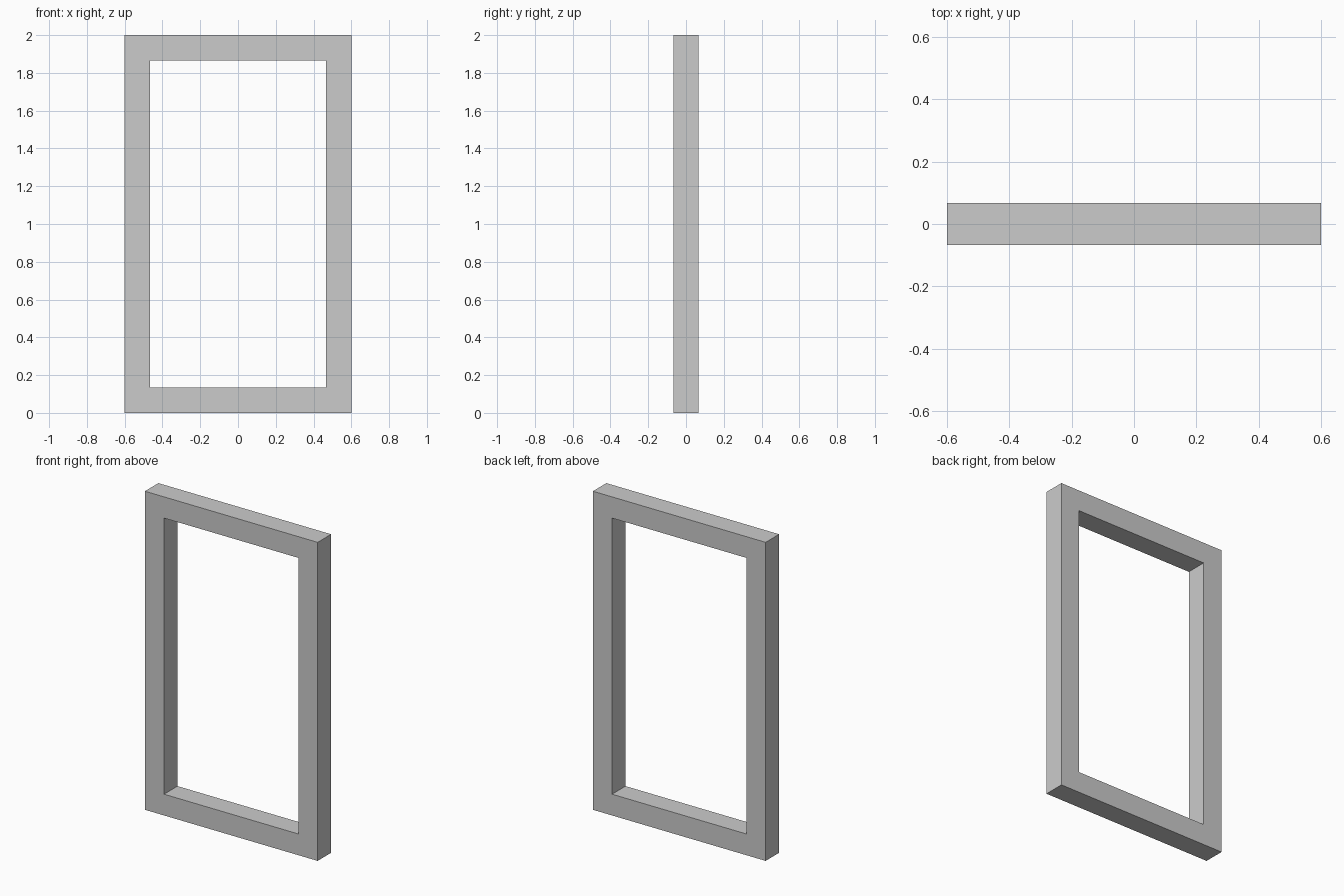
import bpy, bmesh

if "Cube" in bpy.data.objects:
    bpy.data.objects.remove(bpy.data.objects["Cube"])

WIDTH, HEIGHT, BAR = 1.2, 2.0, 0.1333  # the bar section is square


def ring(bm, inset, y):
    """Rectangle of vertices in the XZ plane, inset from the outer edge."""
    x, lo, hi = WIDTH / 2 - inset, inset, HEIGHT - inset
    return [bm.verts.new((px, y, pz))
            for px, pz in ((-x, lo), (x, lo), (x, hi), (-x, hi))]


# Rectangular frame: square section carried round four mitred corners
bm = bmesh.new()
h = BAR / 2
section = [ring(bm, 0, -h), ring(bm, 0, h), ring(bm, BAR, h), ring(bm, BAR, -h)]
for a, b in zip(section, section[1:] + section[:1]):
    for i in range(4):
        j = (i + 1) % 4
        bm.faces.new((a[i], a[j], b[j], b[i]))
bmesh.ops.recalc_face_normals(bm, faces=bm.faces)

mesh = bpy.data.meshes.new("frame")
bm.to_mesh(mesh)
bm.free()
bpy.context.collection.objects.link(bpy.data.objects.new("frame", mesh))
